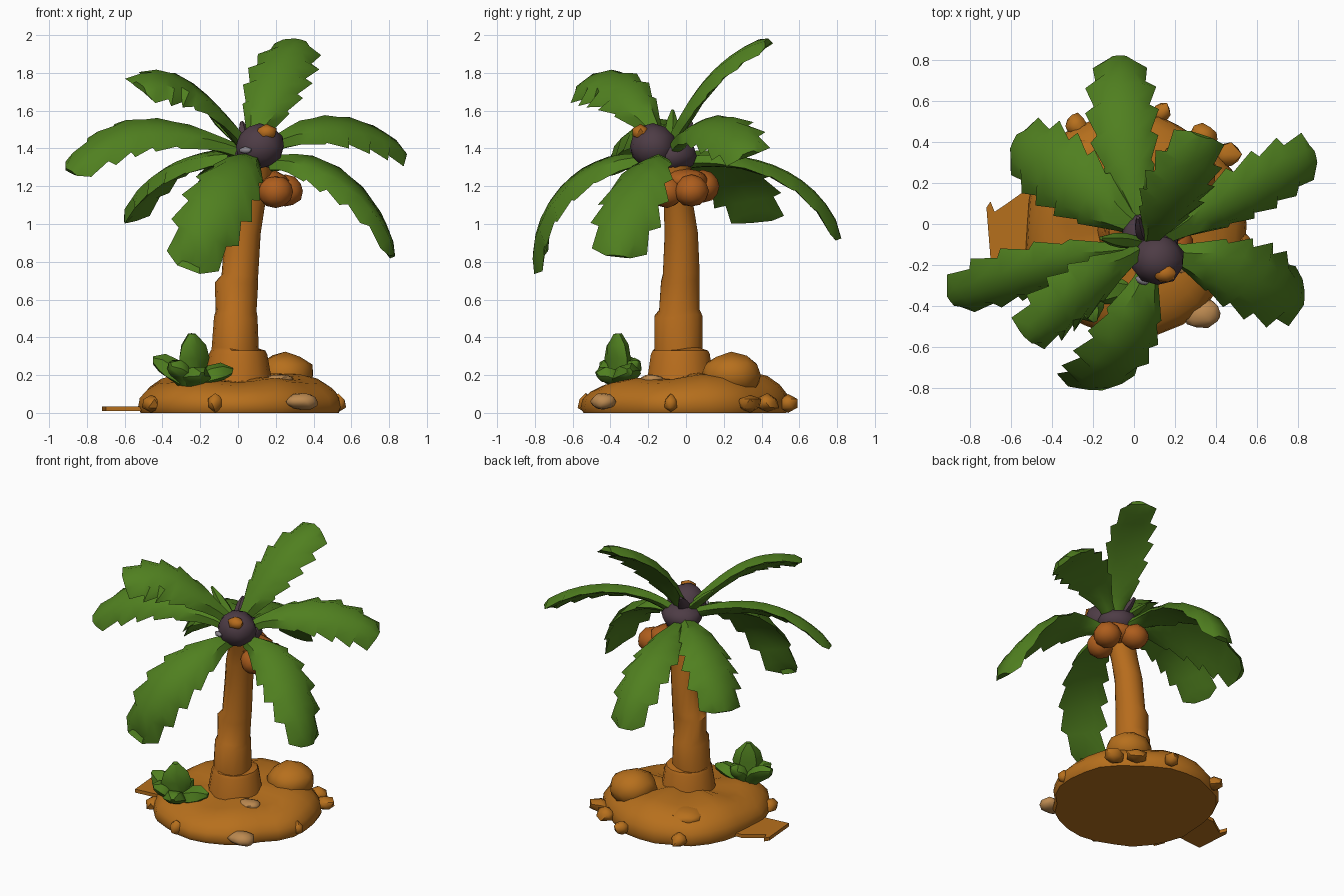
import bpy, bmesh, math, random
from mathutils import Vector, Matrix

if "Cube" in bpy.data.objects:
    bpy.data.objects.remove(bpy.data.objects["Cube"])

random.seed(4)


def mat(name, rgb):
    m = bpy.data.materials.new(name)
    m.diffuse_color = (*rgb, 1)
    m.use_nodes = True
    m.node_tree.nodes["Principled BSDF"].inputs["Base Color"].default_value = m.diffuse_color
    return m


GREEN = mat("leaf_green", (0.08, 0.215, 0.014))
SAND = mat("sand_orange", (0.47, 0.16, 0.012))
BARK = mat("bark_orange", (0.47, 0.15, 0.012))
RUST = mat("rust", (0.42, 0.11, 0.012))
PURPLE = mat("dark_purple", (0.075, 0.045, 0.06))
STONE = mat("pale_stone", (0.5, 0.25, 0.08))


def finish(bm, name, material, angle=40):
    bmesh.ops.recalc_face_normals(bm, faces=bm.faces[:])
    me = bpy.data.meshes.new(name)
    bm.to_mesh(me)
    bm.free()
    ob = bpy.data.objects.new(name, me)
    bpy.context.collection.objects.link(ob)
    me.materials.append(material)
    bpy.ops.object.select_all(action='DESELECT')
    ob.select_set(True)
    bpy.context.view_layer.objects.active = ob
    bpy.ops.object.shade_smooth_by_angle(angle=math.radians(angle))
    return ob


def loft(name, rings, material, angle=40):
    """Skin a list of closed rings and cap both ends."""
    bm = bmesh.new()
    rows = [[bm.verts.new(p) for p in ring] for ring in rings]
    n = len(rows[0])
    for a, b in zip(rows, rows[1:]):
        for i in range(n):
            j = (i + 1) % n
            bm.faces.new((a[i], a[j], b[j], b[i]))
    bm.faces.new(rows[0])
    bm.faces.new(rows[-1])
    return finish(bm, name, material, angle)


def rock(name, loc, size, material, jitter=0.1, spin=0.0, sub=2):
    bm = bmesh.new()
    bmesh.ops.create_icosphere(bm, subdivisions=sub, radius=1)
    for v in bm.verts:
        v.co *= 1 + random.uniform(-jitter, jitter)
    bm.transform(Matrix.Translation(loc) @ Matrix.Rotation(spin, 4, 'Z')
                 @ Matrix.Diagonal((*size, 1)))
    for v in bm.verts:
        v.co.z = max(v.co.z, 0)
    return finish(bm, name, material, 50)


def cubic(pts, t):
    """Smooth curve through four points."""
    out = Vector((0, 0, 0))
    for i in range(4):
        w = 1
        for j in range(4):
            if i != j:
                w *= (t * 3 - j) / (i - j)
        out += Vector(pts[i]) * w
    return out


# half-width along a frond; odd rows are lobe tips swept forward, even rows notches
LOBES = [.25, .33, .48, .76, .68, .98, .78, 1.06, .8, 1.02, .72, .78, .34]


def frond(name, pts, side, width, material=GREEN, lobes=LOBES, thick=0.032, sweep=.05):
    rings = []
    last = len(lobes) - 1
    for k, f in enumerate(lobes):
        t = k / last
        c = cubic(pts, t)
        tan = (cubic(pts, t + .01) - cubic(pts, t - .01)).normalized()
        s = Vector(side)
        s = (s - tan * s.dot(tan)).normalized()
        n = s.cross(tan)
        if n.z < 0:
            n = -n
        h = width * f
        fwd = tan * (sweep if k % 2 and 1 < k < last else 0)
        e = -n * h * .28 + fwd
        m = -n * h * .06 + fwd * .2
        q = n * thick * (1 if k < last else .5)
        rings.append([c - s * h + e, c - s * h * .55 + m + q * .9, c + q * .8,
                      c + s * h * .55 + m + q * .9, c + s * h + e,
                      c + s * h * .55 + m - q, c - q * 1.2, c - s * h * .55 + m - q])
    return loft(name, rings, material, 45)


# sandy mound with an uneven rim
SIDES = 28
wob = [random.uniform(-.02, .02) for _ in range(SIDES)]
mound = []
for r, z in [(.53, 0), (.545, .03), (.535, .085), (.495, .13), (.43, .17), (.34, .19), (.12, .195)]:
    ring = []
    for i in range(SIDES):
        a = math.tau * i / SIDES
        rr = r * (1 + wob[i] * 1.6) * (1 + .03 * math.sin(3 * a + 1))
        zz = z * (1 + .1 * math.sin(a) + .05 * math.sin(5 * a))
        ring.append((rr * math.cos(a), rr * math.sin(a), zz))
    mound.append(ring)
loft("mound", mound, SAND, 45)

# flat broken slab on the left
outline = [(-.70, -.17), (-.5, -.15), (-.3, -.2), (-.3, .16), (-.55, .15), (-.62, .1),
           (-.68, .06), (-.7, .11), (-.72, .08)]
loft("flat_slab", [[(x, y, .01) for x, y in outline], [(x, y, .035) for x, y in outline]], SAND, 30)

# rocks on and around the mound
rock("large_rock", (.25, .24, .2), (.155, .16, .12), SAND, .05)
rock("back_rock", (-.22, .3, .15), (.13, .12, .05), SAND, .08)
rock("pale_stone_front", (.34, -.44, .06), (.09, .065, .045), STONE, .1, .3)
rock("pale_stone_top", (.22, -.18, .175), (.075, .06, .03), STONE, .08)
edge = [(.45, .34, .08), (.13, .54, .06), (-.28, .48, .07), (.53, -.08, .05),
        (-.12, -.53, .05), (-.46, -.3, .07), (.34, .43, .08)]
for i, (x, y, s) in enumerate(edge):
    rock(f"edge_rock_{i}", (x, y, .05), (s, s * .8, .05), SAND, .12, i, 1)

# stepped, leaning trunk with a flared collar
sections = [(0, -.03, .14, .185, .185), (0, -.03, .31, .155, .16), (0, -.03, .33, .145, .15),
            (-.015, -.04, .335, .125, .13), (-.012, -.04, .51, .115, .13), (-.01, -.035, .54, .108, .11),
            (-.008, -.03, .69, .115, .105), (.01, -.025, .73, .097, .1), (.025, -.025, .95, .095, .09),
            (.045, -.04, 1.1, .098, .08), (.07, -.045, 1.2, .1, .085), (.09, -.08, 1.36, .1, .1)]
loft("trunk", [[(x + rx * math.cos(math.tau * i / 14), y + ry * math.sin(math.tau * i / 14),
                 z + (.012 * math.sin(i * math.tau / 7) if 2 < k < 10 else 0))
                for i in range(14)] for k, (x, y, z, rx, ry) in enumerate(sections)], BARK, 40)

# crown: hub, dark ball with orange spot, hanging coconuts
rock("crown_hub", (.08, -.07, 1.36), (.14, .13, .09), PURPLE, .05)
rock("crown_ball", (.115, -.175, 1.41), (.13, .125, .12), PURPLE, .04)
rock("ball_spot", (.15, -.24, 1.485), (.06, .05, .045), BARK, .05, 0, 1)
rock("pale_spot", (.04, -.275, 1.39), (.04, .022, .02), mat("grey_spot", (.25, .23, .26)), .05, -.4, 1)
for i, (x, y, z) in enumerate([(.25, .03, 1.175), (.2, -.1, 1.17), (.07, .09, 1.2)]):
    rock(f"coconut_{i}", (x, y, z), (.095, .09, .085), RUST, .04)
rock("coconut_stalk", (.13, 0, 1.23), (.14, .12, .065), RUST, .06)

# eight large fronds: path, width direction, half width
fronds = {
    "upright": ([(.08, -.08, 1.42), (.15, .04, 1.64), (.23, .2, 1.83), (.33, .43, 1.965)], (1, -.2, -.2), .17),
    "back": ([(.05, 0, 1.33), (-.03, .3, 1.33), (-.06, .6, 1.21), (-.07, .81, .92)], (1, 0, 0), .17),
    "back_left": ([(.02, -.02, 1.35), (-.22, .13, 1.34), (-.42, .28, 1.24), (-.58, .4, 1.02)], (.5, .85, .25), .2),
    "left": ([(.02, -.12, 1.38), (-.33, -.2, 1.49), (-.62, -.28, 1.47), (-.89, -.37, 1.28)], (.25, -.8, -.55), .155),
    "front_left": ([(.02, -.14, 1.44), (-.17, -.28, 1.65), (-.34, -.41, 1.745), (-.52, -.56, 1.73)], (.4, -.7, -.5), .165),
    "front": ([(.08, -.2, 1.33), (0, -.48, 1.29), (-.12, -.71, 1.09), (-.26, -.78, .76)], (1, -.1, -.3), .19),
    "front_right": ([(.17, -.14, 1.32), (.42, -.22, 1.3), (.66, -.3, 1.13), (.82, -.36, .83)], (-.1, 1, .42), .19),
    "back_right": ([(.16, -.06, 1.4), (.42, .07, 1.51), (.67, .21, 1.49), (.88, .33, 1.37)], (-.4, .8, .5), .165),
}
for name, (pts, side, w) in fronds.items():
    frond("frond_" + name, pts, side, w)


# short straight leaves share one helper
def blade(name, base, tip, side, width, material, bulge=.03, thick=.03):
    b, t = Vector(base), Vector(tip)
    pts = [b.lerp(t, k / 3) + Vector((0, 0, bulge if k in (1, 2) else 0)) for k in range(4)]
    frond(name, pts, side, width, material, [.4, .8, 1, .8, .2], thick, 0)


# sprouts in the middle of the crown
for i, tip in enumerate([(-.16, -.07, 1.6), (.02, .03, 1.54)]):
    blade(f"sprout_{i}", (.07, -.1, 1.38), tip, (.5, .8, 0), .04, GREEN if i == 0 else PURPLE, 0, .02)

# small bush at the front left
root = (-.25, -.34, .14)
for i, (tip, side, w) in enumerate([
        ((-.245, -.36, .42), (.8, .6, 0), .1), ((-.45, -.33, .28), (.3, 1, .5), .08),
        ((-.03, -.3, .22), (.1, 1, .3), .08), ((-.19, -.47, .2), (1, .3, 0), .08),
        ((-.36, -.45, .25), (.7, -.7, 0), .07), ((-.18, -.25, .26), (1, 0, 0), .07)]):
    blade(f"bush_leaf_{i}", root, tip, side, w, GREEN, .01 if i == 0 else .03, .04)
